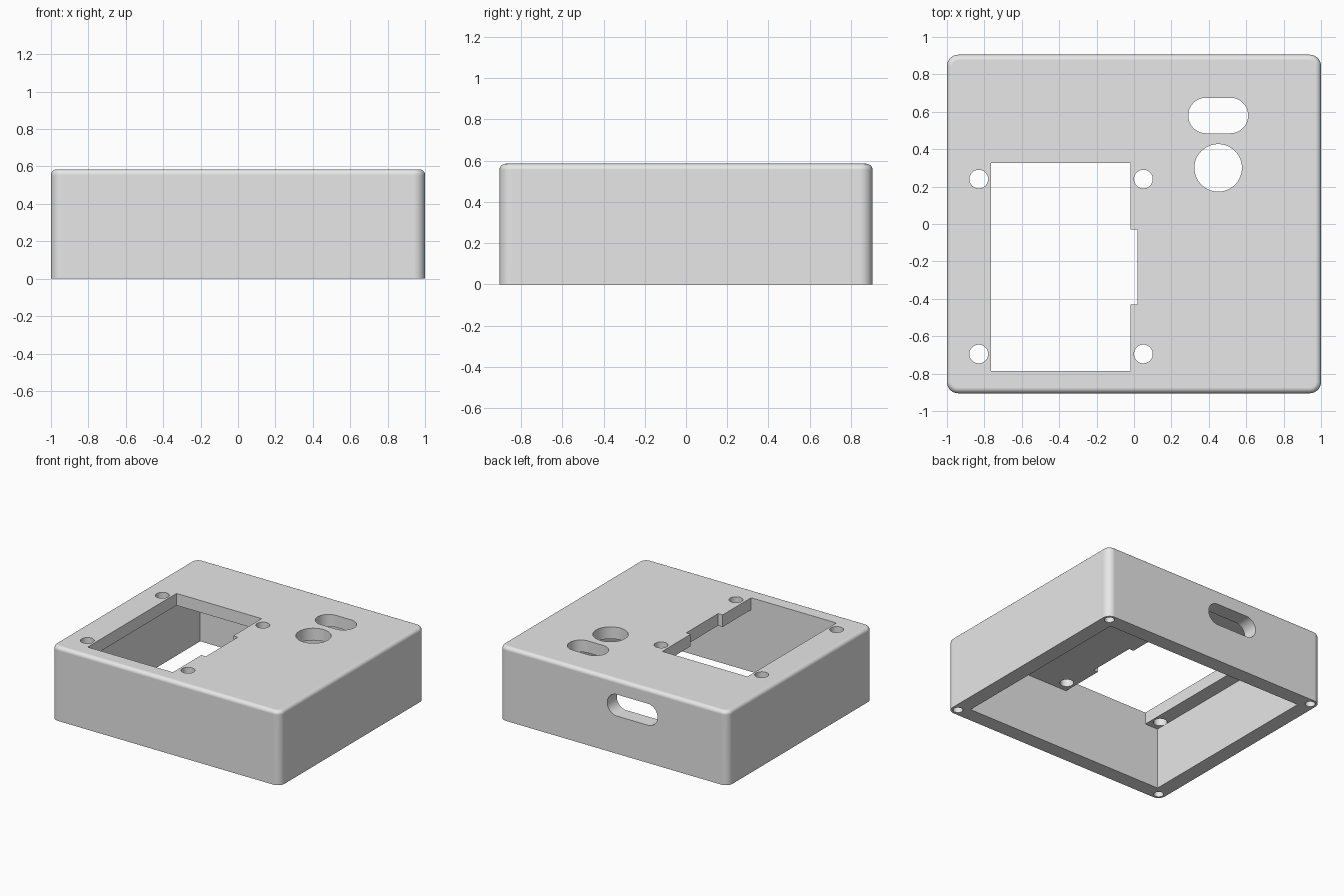
import bpy
import bmesh
from math import cos, sin, pi, radians
from mathutils import Matrix

cube = bpy.data.objects.get("Cube")
if cube:
    bpy.data.objects.remove(cube, do_unlink=True)

HALF_X, HALF_Y, HEIGHT = 1.0, 0.905, 0.585
IN_X, IN_Y, CEILING = 0.88, 0.785, 0.49


def rounded_rect(cx, cy, hx, hy, r, steps):
    """Outline of a rounded rectangle; r equal to hy gives a slot."""
    pts = []
    for i, (sx, sy) in enumerate([(1, 1), (-1, 1), (-1, -1), (1, -1)]):
        for k in range(steps + 1):
            a = (i + k / steps) * pi / 2
            pts.append((cx + sx * (hx - r) + r * cos(a),
                        cy + sy * (hy - r) + r * sin(a)))
    return pts


def circle(cx, cy, r, n=40):
    return [(cx + r * cos(2 * pi * k / n), cy + r * sin(2 * pi * k / n))
            for k in range(n)]


def rect(x0, x1, y0, y1):
    return [(x0, y0), (x1, y0), (x1, y1), (x0, y1)]


def prism(name, outline, z0, z1, matrix=None, top_bevel=0):
    """Extrude an outline from z0 to z1, optionally rounding the top rim."""
    bm = bmesh.new()
    face = bm.faces.new([bm.verts.new((x, y, z0)) for x, y in outline])
    new = bmesh.ops.extrude_face_region(bm, geom=[face])["geom"]
    for v in new:
        if isinstance(v, bmesh.types.BMVert):
            v.co.z = z1
    bmesh.ops.remove_doubles(bm, verts=bm.verts, dist=1e-5)
    bmesh.ops.recalc_face_normals(bm, faces=bm.faces)
    if top_bevel:
        rim = [e for e in bm.edges if all(v.co.z > z1 - 1e-4 for v in e.verts)]
        bmesh.ops.bevel(bm, geom=rim, offset=top_bevel, segments=5,
                        profile=0.5, affect='EDGES')
    if matrix:
        bm.transform(matrix)
    mesh = bpy.data.meshes.new(name)
    bm.to_mesh(mesh)
    bm.free()
    obj = bpy.data.objects.new(name, mesh)
    bpy.context.collection.objects.link(obj)
    return obj


# Outer shell, open at the bottom once hollowed
shell = prism("enclosure_shell",
              rounded_rect(0, 0, HALF_X, HALF_Y, 0.06, 8), 0, HEIGHT,
              top_bevel=0.03)

# Hollow interior
cutters = [prism("cavity_cutter", rect(-IN_X, IN_X, -IN_Y, IN_Y),
                 -0.2, CEILING)]

# Display window with a shallow notch on one side
window = [(-0.765, -IN_Y), (-0.02, -IN_Y), (-0.02, -0.43), (0.02, -0.43),
          (0.02, -0.03), (-0.02, -0.03), (-0.02, 0.325), (-0.765, 0.325)]
cutters.append(prism("window_cutter", window, 0.4, 0.7))

# Round button hole and slot in the lid
cutters.append(prism("button_cutter", circle(0.45, 0.3, 0.127, 64), 0.4, 0.7))
cutters.append(prism("lid_slot_cutter",
                     rounded_rect(0.45, 0.58, 0.16, 0.095, 0.095, 12),
                     0.4, 0.7))

# Four mounting holes around the window
for x in (-0.83, 0.05):
    for y in (-0.695, 0.24):
        cutters.append(prism("mount_cutter", circle(x, y, 0.05), 0.4, 0.7))

# Blind screw holes under the corners
for sx in (-1, 1):
    for sy in (-1, 1):
        cutters.append(prism("screw_cutter",
                             circle(sx * 0.945, sy * 0.85, 0.036, 24),
                             -0.1, 0.2))

# Cable slot through the back wall
cutters.append(prism("cable_slot_cutter",
                     rounded_rect(-0.165, 0.383, 0.22, 0.085, 0.085, 12),
                     -1.1, -0.7, Matrix.Rotation(radians(90), 4, 'X')))

# Cut every opening, then discard the cutters
for c in cutters:
    c.hide_render = True
    mod = shell.modifiers.new(c.name, 'BOOLEAN')
    mod.operation = 'DIFFERENCE'
    mod.solver = 'EXACT'
    mod.object = c
bpy.context.view_layer.update()
deps = bpy.context.evaluated_depsgraph_get()
result = bpy.data.meshes.new_from_object(shell.evaluated_get(deps))
shell.modifiers.clear()
shell.data = result
for c in cutters:
    bpy.data.objects.remove(c, do_unlink=True)

# Single grey plastic
grey = bpy.data.materials.new("light_grey_plastic")
grey.use_nodes = True
colour = (0.8, 0.8, 0.8, 1.0)
grey.diffuse_color = colour
grey.node_tree.nodes["Principled BSDF"].inputs["Base Color"].default_value = colour
shell.data.materials.clear()
shell.data.materials.append(grey)

# Smooth the rounded edges, keep openings crisp
for o in bpy.context.selected_objects:
    o.select_set(False)
shell.select_set(True)
bpy.context.view_layer.objects.active = shell
bpy.ops.object.shade_smooth_by_angle(angle=radians(30))
weighted = shell.modifiers.new("even_normals", 'WEIGHTED_NORMAL')
weighted.keep_sharp = True
